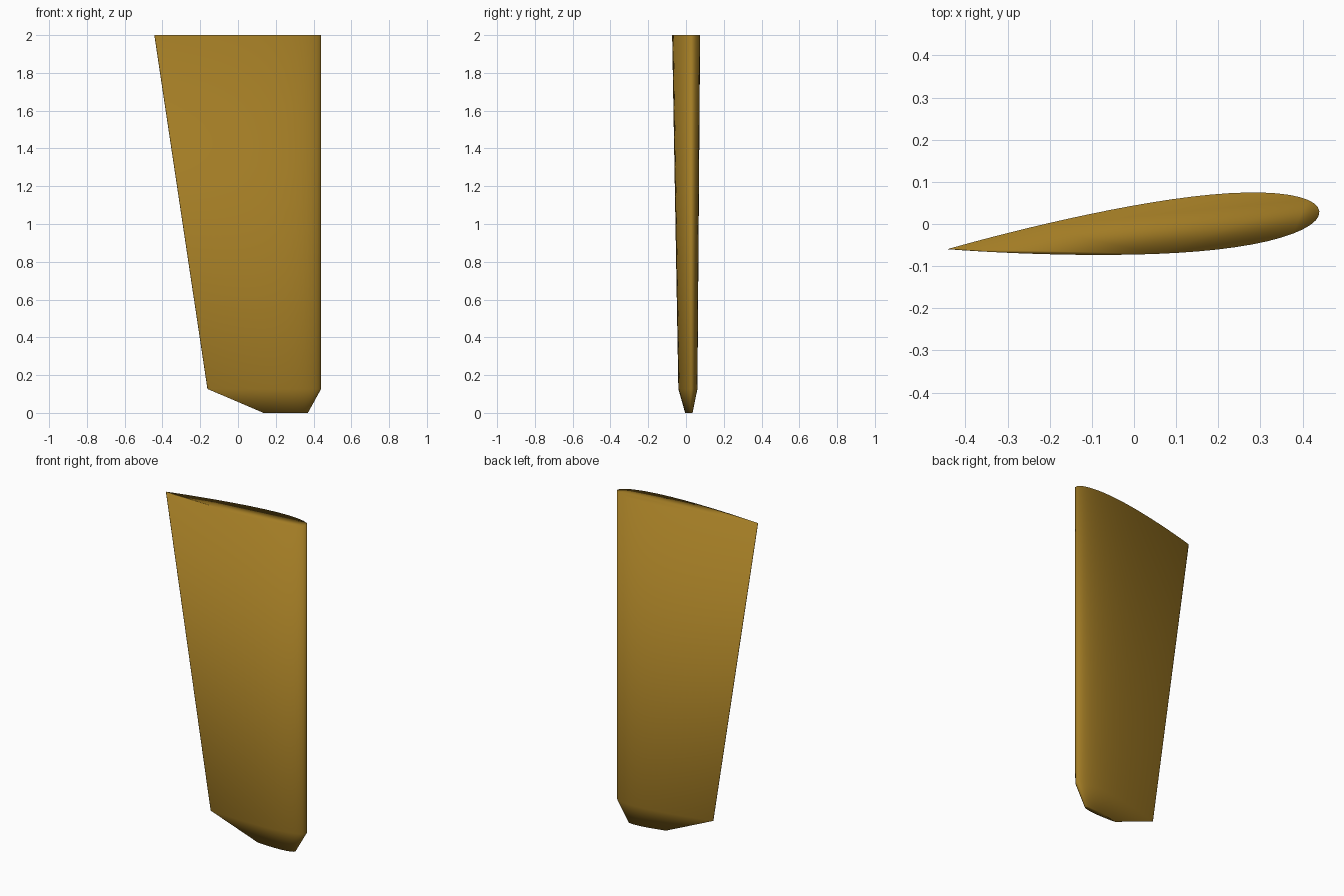
import bpy, bmesh, math

if "Cube" in bpy.data.objects:
    bpy.data.objects.remove(bpy.data.objects["Cube"])

N = 28                       # segments per side of the foil
ANGLE = math.atan2(0.09, 0.885)
THICK = 0.148


def half_thickness(t):
    # symmetric foil with a closed, sharp trailing edge
    return 5 * THICK * (0.2969 * math.sqrt(t) - 0.126 * t - 0.3516 * t**2
                        + 0.2843 * t**3 - 0.1036 * t**4)


def foil():
    # cosine-spaced unit outline, trailing edge -> upper -> nose -> lower
    ts = [(1 + math.cos(math.pi * i / N)) / 2 for i in range(N + 1)]
    upper = [(t, half_thickness(t) if 0 < i < N else 0) for i, t in enumerate(ts)]
    lower = [(t, -h) for t, h in reversed(upper[1:-1])]
    return upper + lower


def section(bm, z, nose_x, tail_x):
    # foil laid along the shared tilted chord line
    c, s = math.cos(ANGLE), math.sin(ANGLE)
    chord = (nose_x - tail_x) / c
    nose_y = 0.03 - (0.44 - nose_x) * math.tan(ANGLE)
    return [bm.verts.new((nose_x - chord * (t * c + h * s),
                          nose_y + chord * (h * c - t * s), z))
            for t, h in foil()]


# Tapered blade with a chamfered lower tip
bm = bmesh.new()
rings = [section(bm, *p) for p in ((0, 0.37, 0.135),
                                   (0.127, 0.44, -0.162),
                                   (2, 0.44, -0.443))]
for a, b in zip(rings, rings[1:]):
    for i in range(len(a)):
        j = (i + 1) % len(a)
        bm.faces.new((a[i], a[j], b[j], b[i]))
bm.faces.new(rings[0])
bm.faces.new(rings[-1])
bmesh.ops.recalc_face_normals(bm, faces=bm.faces)
for f in bm.faces:
    f.smooth = True

mesh = bpy.data.meshes.new("rudder_blade")
bm.to_mesh(mesh)
bm.free()
blade = bpy.data.objects.new("rudder_blade", mesh)
bpy.context.collection.objects.link(blade)

# Brass-brown finish
mat = bpy.data.materials.new("brass_brown")
mat.diffuse_color = (0.36, 0.20, 0.018, 1)
mat.use_nodes = True
mat.node_tree.nodes["Principled BSDF"].inputs["Base Color"].default_value = mat.diffuse_color
mesh.materials.append(mat)
